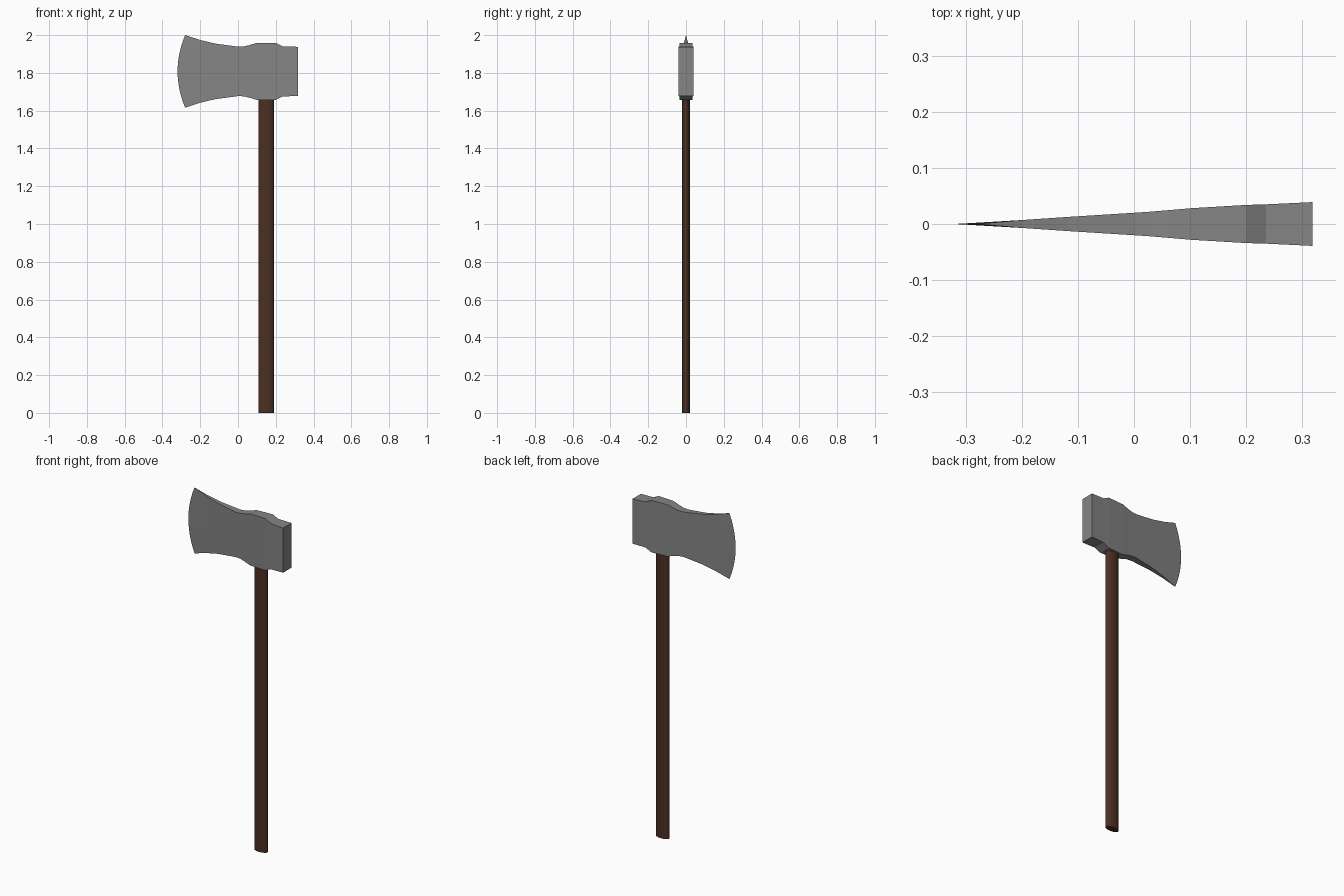
import bpy, bmesh

if "Cube" in bpy.data.objects:
    bpy.data.objects.remove(bpy.data.objects["Cube"])

MID_Z = 1.808  # height of the head's centre line
ROWS = 12      # divisions of the curved cutting edge

# Head stations, cutting edge to poll: x, half height, half thickness, bow of the edge
STATIONS = [
    (-0.28, 0.192, 0.0, 0.04), (-0.20, 0.166, 0.007, 0), (-0.12, 0.147, 0.0125, 0),
    (0.0, 0.131, 0.02, 0), (0.03, 0.132, 0.022, 0), (0.06, 0.139, 0.0245, 0),
    (0.10, 0.151, 0.028, 0), (0.20, 0.151, 0.034, 0), (0.235, 0.133, 0.035, 0),
    (0.318, 0.130, 0.039, 0),
]


def add_material(obj, name, color):
    mat = bpy.data.materials.new(name)
    mat.diffuse_color = color
    mat.use_nodes = True
    mat.node_tree.nodes["Principled BSDF"].inputs["Base Color"].default_value = mat.diffuse_color
    obj.data.materials.append(mat)


# Axe head: closed rings lofted along x, the first ring collapsed to a sharp edge
bm = bmesh.new()
rings = []
ts = [2 * i / ROWS - 1 for i in range(ROWS + 1)]
for x, h, w, bow in STATIONS:
    loop = [(t, -w) for t in ts] + [(t, w) for t in reversed(ts)]
    rings.append([bm.verts.new((x - bow * (1 - t * t), y, MID_Z + h * t)) for t, y in loop])
for a, b in zip(rings, rings[1:]):
    for i in range(len(a)):
        j = (i + 1) % len(a)
        bm.faces.new((a[i], a[j], b[j], b[i]))
bm.faces.new(rings[-1])
bmesh.ops.remove_doubles(bm, verts=bm.verts, dist=1e-5)
bmesh.ops.recalc_face_normals(bm, faces=bm.faces)
mesh = bpy.data.meshes.new("axe_head")
bm.to_mesh(mesh)
bm.free()
head = bpy.data.objects.new("axe_head", mesh)
bpy.context.collection.objects.link(head)
add_material(head, "dark_steel", (0.235, 0.235, 0.235, 1))

# Handle: oval shaft running up into the head
bpy.ops.mesh.primitive_cylinder_add(vertices=32, radius=1, depth=1.72, location=(0.149, 0, 0.86))
handle = bpy.context.object
handle.name = "handle"
handle.scale = (0.041, 0.02, 1)
bpy.ops.object.transform_apply(location=False, rotation=False, scale=True)
bpy.ops.object.shade_smooth_by_angle()
add_material(handle, "dark_wood", (0.072, 0.029, 0.016, 1))
